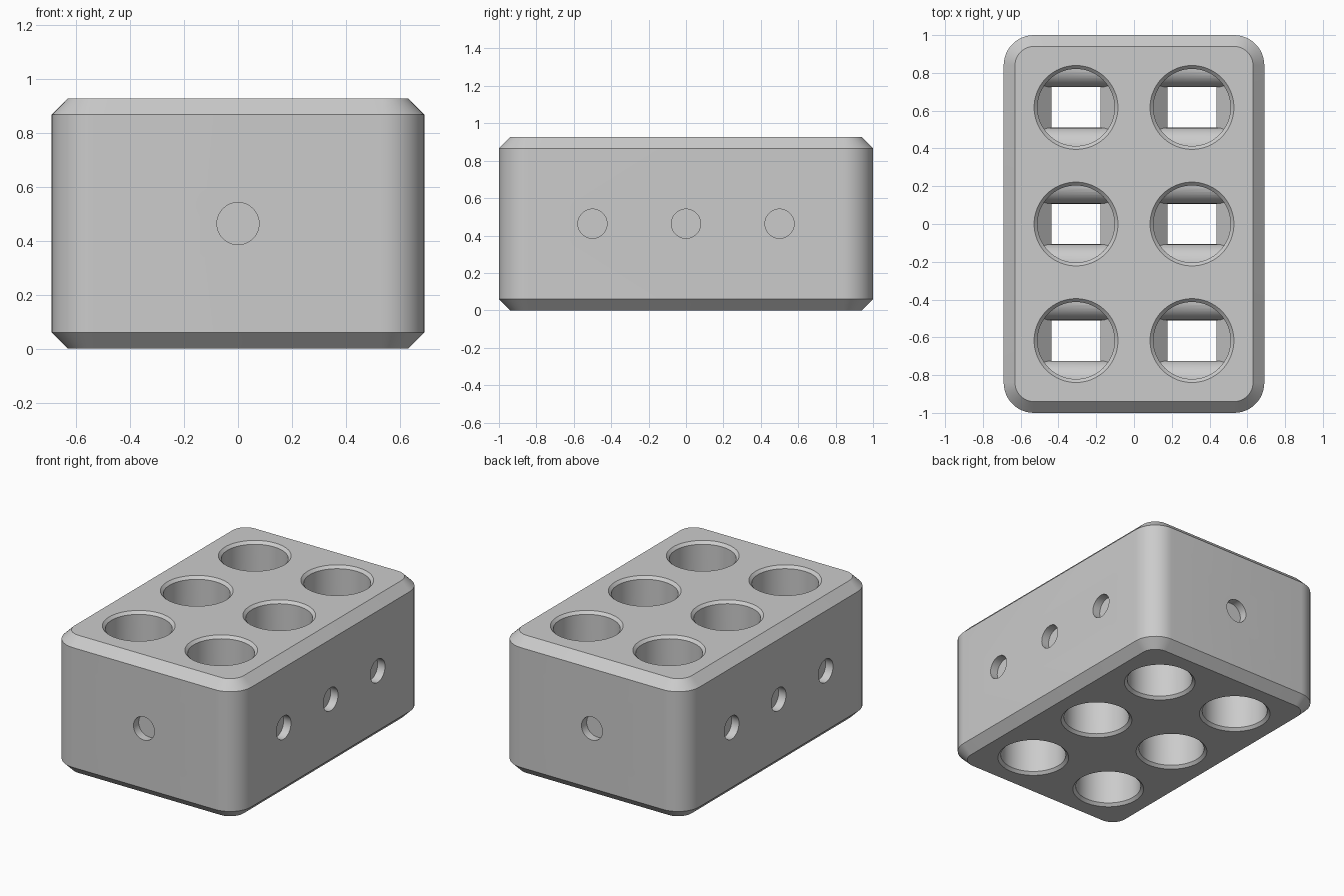
import bpy, bmesh, math
from mathutils import Matrix

HX, HY, H = 0.69, 1.0, 0.926       # half width, half depth, height
CORNER, CHAMFER = 0.16, 0.06
WELL_R, WELL_CHAMFER = 0.204, 0.018
WELLS = [(x, y) for x in (-0.307, 0.307) for y in (-0.617, 0, 0.617)]
PEG_R, PEG_DEPTH = 0.078, 0.055
MID = H / 2

if "Cube" in bpy.data.objects:
    bpy.data.objects.remove(bpy.data.objects["Cube"])

grey = bpy.data.materials.new("plain grey")
grey.use_nodes = True
colour = (0.6, 0.6, 0.6, 1)
grey.diffuse_color = colour
grey.node_tree.nodes["Principled BSDF"].inputs["Base Color"].default_value = colour


def circle(r, n=64):
    return [(r * math.cos(math.tau * i / n), r * math.sin(math.tau * i / n)) for i in range(n)]


def rounded_rect(inset, n=12):
    r = CORNER - inset
    pts = []
    for q, (sx, sy) in enumerate([(1, 1), (-1, 1), (-1, -1), (1, -1)]):
        for i in range(n + 1):
            a = math.pi / 2 * (q + i / n)
            pts.append((sx * (HX - CORNER) + r * math.cos(a), sy * (HY - CORNER) + r * math.sin(a)))
    return pts


def loft(bm, sections, matrix=Matrix()):
    """Closed solid through a list of (outline, height) sections."""
    rings = [[bm.verts.new(matrix @ Matrix.Translation((x, y, z)).translation) for x, y in pts]
             for pts, z in sections]
    for a, b in zip(rings, rings[1:]):
        for i in range(len(a)):
            j = (i + 1) % len(a)
            bm.faces.new((a[i], a[j], b[j], b[i]))
    bm.faces.new(rings[0][::-1])
    bm.faces.new(rings[-1])


def finish(name, bm):
    bmesh.ops.recalc_face_normals(bm, faces=bm.faces)
    mesh = bpy.data.meshes.new(name)
    bm.to_mesh(mesh)
    bm.free()
    mesh.materials.append(grey)
    obj = bpy.data.objects.new(name, mesh)
    bpy.context.collection.objects.link(obj)
    return obj


# Block with rounded corners and chamfered rims
bm = bmesh.new()
loft(bm, [(rounded_rect(CHAMFER), 0), (rounded_rect(0), CHAMFER),
          (rounded_rect(0), H - CHAMFER), (rounded_rect(CHAMFER), H)])
block = finish("holder_block", bm)

# Through wells, flared at both ends
bm = bmesh.new()
c, over = WELL_CHAMFER, 0.02
for x, y in WELLS:
    loft(bm, [(circle(WELL_R + c + over), -over), (circle(WELL_R), c),
              (circle(WELL_R), H - c), (circle(WELL_R + c + over), H + over)],
         Matrix.Translation((x, y, 0)))
wells = finish("well_cutter", bm)

# Shallow round sockets in the four sides
bm = bmesh.new()
sockets = [(-HY, 0, 0), (HY, 0, math.pi)]
for turn, reach, offsets in ((0, HX, (-0.5, 0, 0.5)), (math.pi / 2, HY, (0,)),
                             (math.pi, HX, (-0.5, 0, 0.5)), (-math.pi / 2, HY, (0,))):
    for off in offsets:
        place = (Matrix.Rotation(turn, 4, 'Z') @ Matrix.Translation((reach, off, MID))
                 @ Matrix.Rotation(math.pi / 2, 4, 'Y'))
        loft(bm, [(circle(PEG_R, 48), -PEG_DEPTH), (circle(PEG_R, 48), 0.05)], place)
pegs = finish("socket_cutter", bm)

# Rounded stops on the front and back of each well
bm = bmesh.new()
for x, y in WELLS:
    for s in (-1, 1):
        place = (Matrix.Translation((x, y + s * 0.207, MID)) @ Matrix.Rotation(math.pi / 2, 4, 'Y'))
        loft(bm, [(circle(0.1, 32), -0.19), (circle(0.1, 32), 0.19)], place)
round_stops = finish("round_stops", bm)

# Wedge stops on the left and right of each well
bm = bmesh.new()
wedge = [(0.13, 0), (0.22, 0.09), (0.22, -0.09)]
for x, y in WELLS:
    for turn in (0, math.pi):
        place = (Matrix.Translation((x, y, MID)) @ Matrix.Rotation(turn, 4, 'Z')
                 @ Matrix.Rotation(math.pi / 2, 4, 'X'))
        loft(bm, [(wedge, -0.17), (wedge, 0.17)], place)
wedge_stops = finish("wedge_stops", bm)

# Cut the openings, then join the stops
bpy.context.view_layer.objects.active = block
for helper, operation in ((wells, 'DIFFERENCE'), (pegs, 'DIFFERENCE'),
                          (wedge_stops, 'UNION'), (round_stops, 'UNION')):
    mod = block.modifiers.new(helper.name, 'BOOLEAN')
    mod.operation = operation
    mod.solver = 'EXACT'
    mod.object = helper
    bpy.ops.object.modifier_apply(modifier=mod.name)
    bpy.data.objects.remove(helper)

bpy.ops.object.select_all(action='DESELECT')
block.select_set(True)
bpy.ops.object.shade_smooth_by_angle(angle=math.radians(30))
